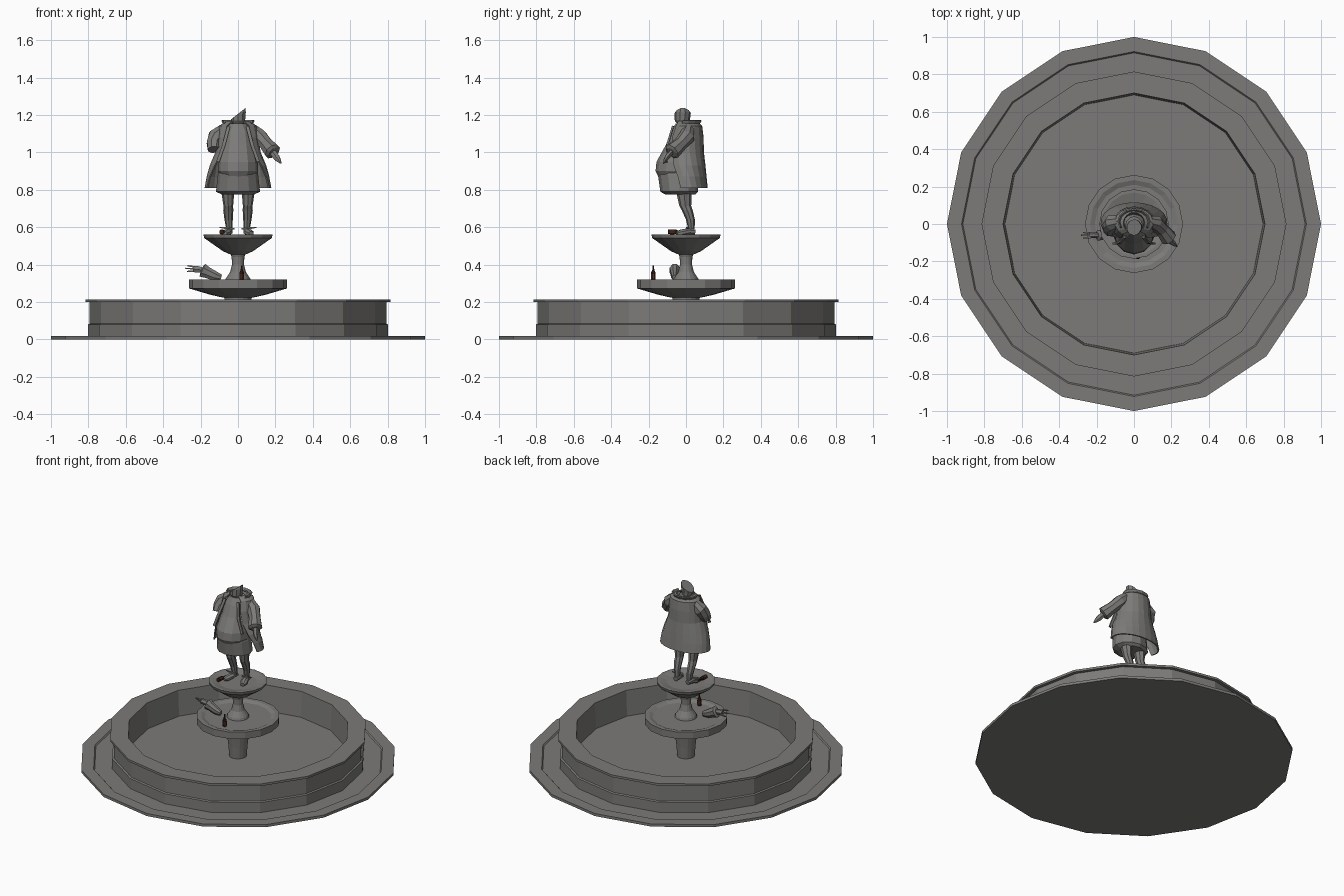
import bpy, bmesh, math
from mathutils import Vector

if "Cube" in bpy.data.objects:
    bpy.data.objects.remove(bpy.data.objects["Cube"])


def material(name, rgb):
    m = bpy.data.materials.new(name)
    m.diffuse_color = (*rgb, 1)
    m.use_nodes = True
    m.node_tree.nodes["Principled BSDF"].inputs["Base Color"].default_value = m.diffuse_color
    return m


STONE = material("grey stone", (0.2, 0.197, 0.19))
GLASS = material("dark brown glass", (0.035, 0.014, 0.008))
LABEL = material("red brown label", (0.1, 0.03, 0.018))


def skin(name, rings, closed=True, caps=True, mat=STONE):
    """Join a list of point rings into one flat-shaded surface."""
    bm = bmesh.new()
    vs = [[bm.verts.new(p) for p in r] for r in rings]
    n = len(vs[0])
    for a, b in zip(vs, vs[1:]):
        for i in range(n if closed else n - 1):
            j = (i + 1) % n
            bm.faces.new((a[i], a[j], b[j], b[i]))
    if caps and closed:
        bm.faces.new(vs[0])
        bm.faces.new(vs[-1])
    bmesh.ops.recalc_face_normals(bm, faces=bm.faces)
    me = bpy.data.meshes.new(name)
    bm.to_mesh(me)
    bm.free()
    ob = bpy.data.objects.new(name, me)
    bpy.context.collection.objects.link(ob)
    me.materials.append(mat)
    return ob


def oval(cx, z, rx, front, back, n, gap=0):
    """Horizontal oval ring; gap = half-angle left open at the front."""
    cy, ry = (front + back) / 2, (back - front) / 2
    span = 2 * math.pi - 2 * gap
    k = n - 1 if gap else n
    return [(cx + rx * math.cos(a), cy + ry * math.sin(a), z)
            for a in (-math.pi / 2 + gap + span * i / k for i in range(n))]


def lathe(name, profile, n=16):
    return skin(name, [oval(0, z, r, -r, r, n) for r, z in profile])


def tube(name, path, n=6, squash=1.0, mat=STONE):
    """Tube through (x, y, z, radius) points."""
    pts = [Vector(p[:3]) for p in path]
    rings = []
    for i, p in enumerate(pts):
        t = (pts[min(i + 1, len(pts) - 1)] - pts[max(i - 1, 0)]).normalized()
        u = t.cross(Vector((0, 1, 0)) if abs(t.y) < 0.8 else Vector((0, 0, 1))).normalized()
        v = t.cross(u)
        r = path[i][3]
        rings.append([p + r * (u * math.cos(a) + squash * v * math.sin(a))
                      for a in (2 * math.pi * (k + 0.5) / n for k in range(n))])
    return skin(name, rings, mat=mat)


# Pool: paved base, stepped wall, rim and floor
lathe("pool", [(1, 0), (1, .018), (.922, .018), (.915, .01), (.803, .01), (.803, .08),
               (.793, .085), (.793, .2), (.815, .2), (.815, .215), (.70, .215), (.69, .04)])

# Pedestal and two bowls
lathe("pedestal", [(.055, .035), (.062, .12), (.075, .235)])
lathe("lower_bowl", [(.085, .225), (.15, .24), (.262, .273), (.262, .32), (.235, .32), (.21, .31)])
lathe("stem", [(.072, .305), (.066, .325), (.042, .36), (.032, .40), (.034, .44), (.045, .475)])
lathe("upper_bowl", [(.035, .452), (.08, .472), (.18, .542), (.186, .562), (.168, .562), (.12, .55)])

# Legs and shoes
for side, s in (("left", 1), ("right", -1)):
    skin(side + "_leg", [oval(s * x, z, r, f, b, 8) for x, z, r, f, b in (
        (.046, .59, .017, .012, .046), (.05, .64, .022, .0, .048), (.052, .69, .027, -.022, .036),
        (.052, .715, .026, -.036, .028), (.055, .80, .036, -.055, .03))])
    tube(side + "_shoe", [(s * .045, .048, .575, .018), (s * .049, .015, .578, .023),
                          (s * .062, -.025, .57, .024), (s * .07, -.05, .566, .014)], 8, .8)
    tube(side + "_shoe_bow", [(s * .02, .014, .592, .004), (s * .05, .006, .594, .009),
                              (s * .098, .012, .599, .003)], 4)

# Breeches skirt and round-bellied waistcoat
skin("breeches", [oval(0, z, r, f, b, 12) for z, r, f, b in (
    (.775, .085, -.11, .05), (.79, .118, -.137, .065), (.88, .108, -.15, .065), (.95, .095, -.12, .06))])
skin("waistcoat", [oval(0, z, r, f, b, 12) for z, r, f, b in (
    (.87, .09, -.148, .05), (.90, .108, -.163, .06), (.95, .106, -.158, .065),
    (1.04, .09, -.108, .065), (1.11, .078, -.08, .06), (1.155, .045, -.055, .04))])

# Open coat with flared hem
coat = skin("coat", [oval(0, z, r, f, b, 15, math.radians(g)) for z, r, f, b, g in (
    (1.165, .055, -.05, .06, 35), (1.14, .10, -.065, .083, 35), (1.08, .108, -.09, .09, 38),
    (1.0, .118, -.10, .092, 46), (.93, .147, -.11, .10, 56), (.87, .165, -.10, .106, 64),
    (.81, .175, -.095, .112, 70))], closed=False)
collar = skin("collar", [oval(0, z, r, f, b, 9, math.radians(60)) for z, r, f, b in (
    (1.125, .062, -.055, .055), (1.172, .086, -.05, .08))], closed=False)
for ob in (coat, collar):
    mod = ob.modifiers.new("thickness", "SOLIDIFY")
    mod.thickness = .008
    mod.offset = 0

# Coat front lapels
for s in (1, -1):
    tube("lapel", [(s * .05, -.07, 1.14, .012), (s * .076, -.1, 1.04, .012),
                   (s * .108, -.105, .95, .012)], 4, .6)

# Broken head: cut away diagonally
head = skin("broken_head", [oval(0, z, r, f, b, 10) for z, r, f, b in (
    (1.12, .036, -.05, .025), (1.155, .034, -.048, .02), (1.17, .04, -.06, .02),
    (1.215, .044, -.062, .027), (1.242, .04, -.05, .016))])
bm = bmesh.new()
bm.from_mesh(head.data)
cut = bmesh.ops.bisect_plane(bm, geom=bm.verts[:] + bm.edges[:] + bm.faces[:],
                             plane_co=(-.04, 0, 1.175), plane_no=(-.065, 0, .083), clear_outer=True)
bmesh.ops.contextual_create(bm, geom=[e for e in cut["geom_cut"] if isinstance(e, bmesh.types.BMEdge)])
bm.to_mesh(head.data)
bm.free()


# Arms: a broken stub on one side, a complete arm on the other
tube("arm_stub", [(-.075, .015, 1.125, .032), (-.118, .005, 1.085, .045),
                  (-.13, -.015, 1.05, .04), (-.128, -.035, 1.015, .036)], 8)
tube("whole_arm", [(.075, .015, 1.125, .032), (.115, .005, 1.085, .043), (.15, -.03, 1.045, .038),
                   (.185, -.075, 1.005, .046), (.19, -.08, 1.0, .03)], 8)
tube("hand", [(.18, -.07, 1.01, .018), (.205, -.1, .975, .02), (.218, -.112, .958, .013),
              (.23, -.12, .942, .004)], 6, .7)

# Fallen arm lying in the lower bowl
tube("fallen_sleeve", [(-.09, -.06, .33, .018), (-.125, -.06, .34, .028), (-.165, -.06, .358, .033),
                       (-.19, -.06, .37, .04), (-.195, -.06, .372, .022)], 8, .75)
tube("fallen_hand", [(-.185, -.06, .37, .016), (-.215, -.06, .375, .02), (-.24, -.06, .376, .018)], 6, .8)
for i, (dy, dz, length) in enumerate(((-.012, .012, .034), (0, .002, .045), (.012, -.01, .036))):
    tube(f"fallen_finger_{i}", [(-.232, -.06 + dy, .376 + dz, .007),
                                (-.237 - length, -.06 + 1.2 * dy, .378 + 1.4 * dz, .004)], 4)


# Bottles: one standing, one lying down
def bottle(name, start, axis):
    ax, o = Vector(axis), Vector(start)

    def part(suffix, steps, mat):
        tube(name + suffix, [(*(o + ax * d), r) for d, r in steps], 8, mat=mat)
    part("_glass", [(0, .013), (.043, .013), (.055, .006), (.078, .005), (.08, .006)], GLASS)
    part("_label", [(.01, .0138), (.034, .0138)], LABEL)


bottle("standing_bottle", (.02, -.175, .315), (0, 0, 1))
bottle("lying_bottle", (-.088, -.095, .575), (.1, .99, 0))
